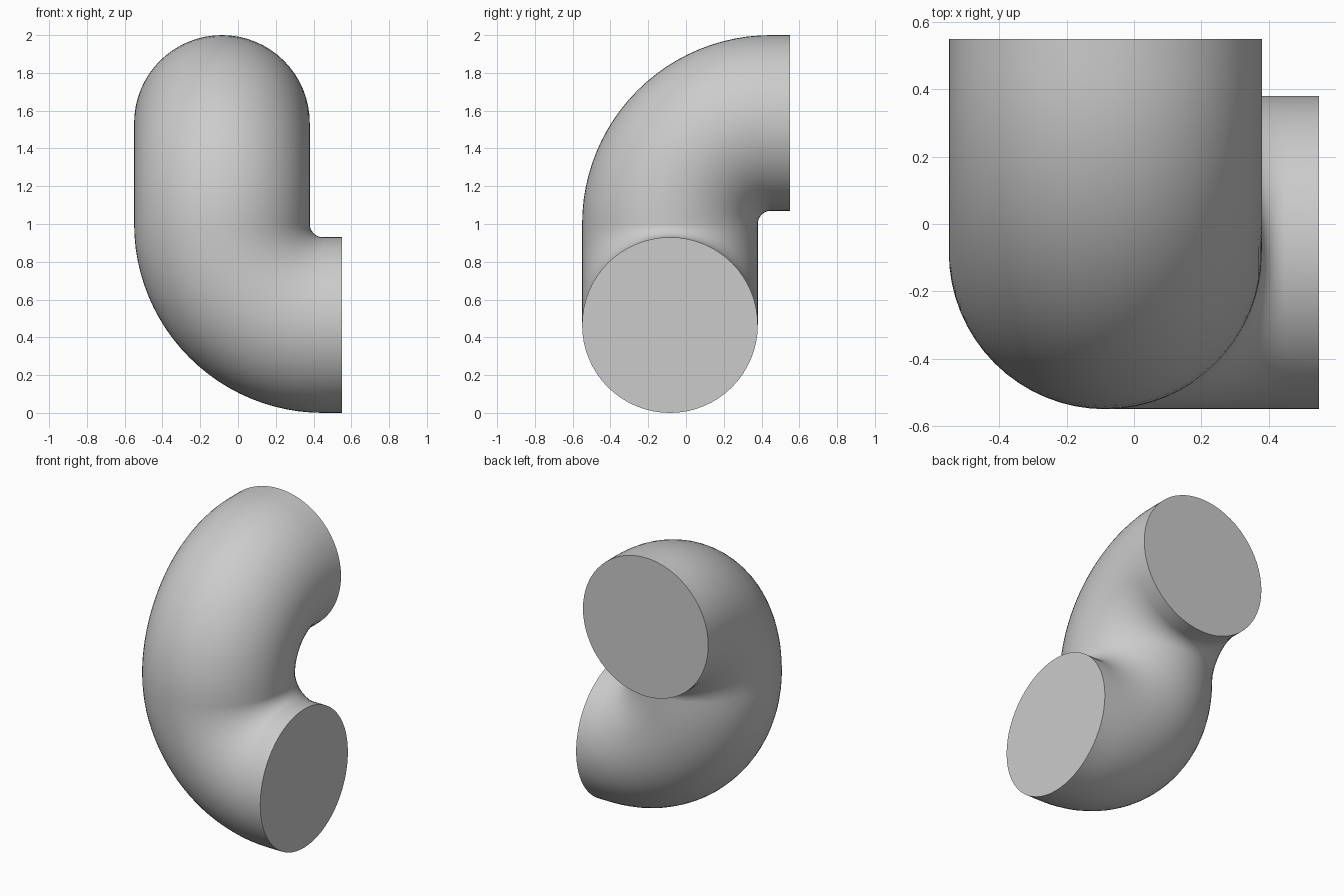
import bpy
import bmesh
from math import sin, cos, pi, radians
from mathutils import Vector

if "Cube" in bpy.data.objects:
    bpy.data.objects.remove(bpy.data.objects["Cube"], do_unlink=True)

TUBE = 0.465      # pipe radius
BEND = 0.535      # centreline radius of each elbow
AXIS = -0.085     # x and y of the vertical joint
COLLAR = 0.10     # straight length at each open end
SIDES, STEPS = 64, 24

grey = bpy.data.materials.new("light_grey")
grey.use_nodes = True
colour = (0.6, 0.6, 0.6, 1)
grey.diffuse_color = colour
grey.node_tree.nodes["Principled BSDF"].inputs["Base Color"].default_value = colour

joint = Vector((AXIS, AXIS, 1))
up = Vector((0, 0, 1))


def elbow_path(outward, vertical):
    """Centres and radial directions from the joint to the end of one elbow."""
    pivot = joint + outward * BEND
    path = []
    for i in range(STEPS + 1):
        a = pi / 2 * i / STEPS
        radial = -outward * cos(a) + vertical * sin(a)
        path.append((pivot + radial * BEND, radial))
    path.append((path[-1][0] + outward * COLLAR, vertical))
    return path


def add_elbow(bm, outward, vertical, first_ring):
    """Sweep a circle along one elbow and close its far end."""
    side = outward.cross(vertical)
    ring = first_ring
    for centre, radial in elbow_path(outward, vertical)[1:]:
        new = []
        for v in first_ring:
            offset = v.co - joint
            new.append(bm.verts.new(
                centre - radial * offset.dot(outward) + side * offset.dot(side)))
        for k in range(SIDES):
            n = (k + 1) % SIDES
            bm.faces.new((ring[k], ring[n], new[n], new[k]))
        ring = new
    bm.faces.new(ring)


# Two elbows share the ring at the joint
bm = bmesh.new()
shared = [bm.verts.new(joint + Vector((cos(t), sin(t), 0)) * TUBE)
          for t in (2 * pi * k / SIDES for k in range(SIDES))]
add_elbow(bm, Vector((1, 0, 0)), -up, shared)
add_elbow(bm, Vector((0, 1, 0)), up, shared)
bmesh.ops.recalc_face_normals(bm, faces=bm.faces)

mesh = bpy.data.meshes.new("double_elbow_pipe")
bm.to_mesh(mesh)
bm.free()
mesh.materials.append(grey)
pipe = bpy.data.objects.new("double_elbow_pipe", mesh)
bpy.context.collection.objects.link(pipe)

# Smooth walls, sharp end rims
bpy.ops.object.select_all(action="DESELECT")
pipe.select_set(True)
bpy.context.view_layer.objects.active = pipe
bpy.ops.object.shade_smooth_by_angle(angle=radians(35))
